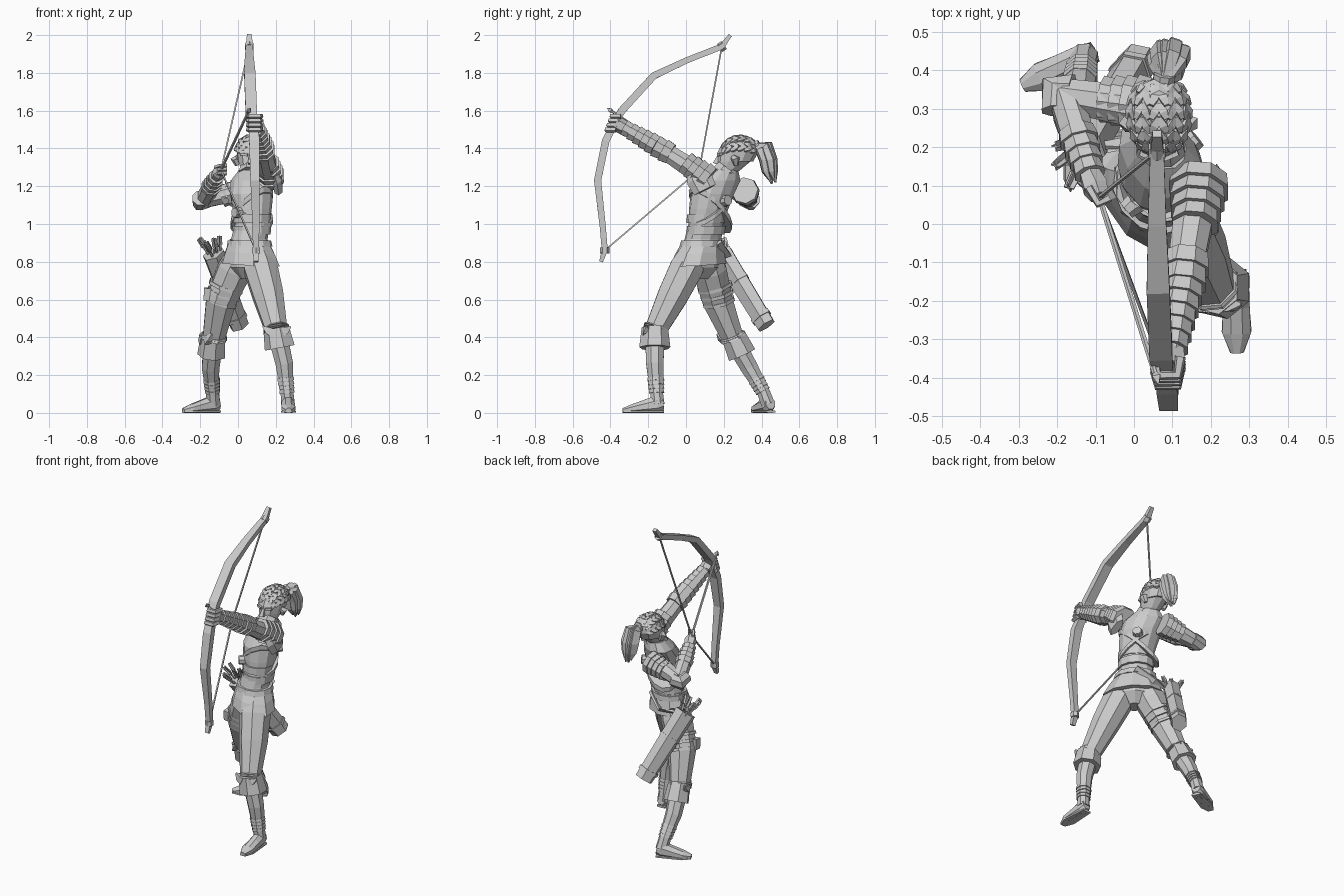
import bpy, random
from math import sin, cos, pi, radians
from mathutils import Vector as V

cube = bpy.data.objects.get("Cube")
if cube:
    bpy.data.objects.remove(cube)
random.seed(4)

grey = bpy.data.materials.new("plain_grey")
grey.use_nodes = True
grey.diffuse_color = (0.6, 0.6, 0.6, 1)
grey.node_tree.nodes["Principled BSDF"].inputs["Base Color"].default_value = (0.6, 0.6, 0.6, 1)
UP = V((0, 0, 1))


def skin(name, rings):
    """Bridge a list of equal rings and cap both ends."""
    n, verts, faces = len(rings[0]), [], []
    for r in rings:
        verts += [(p.x, p.y, max(p.z, 0)) for p in r]
    for k in range(len(rings) - 1):
        for i in range(n):
            j = (i + 1) % n
            faces.append((k * n + i, k * n + j, k * n + n + j, k * n + n + i))
    faces += [tuple(range(n))[::-1], tuple(range(len(verts) - n, len(verts)))]
    mesh = bpy.data.meshes.new(name)
    mesh.from_pydata(verts, [], faces)
    mesh.materials.append(grey)
    bpy.context.collection.objects.link(bpy.data.objects.new(name, mesh))


def tube(name, pts, radii, n=8, ref=(1, 0, 0)):
    """Sweep an n-sided section; a radius may be (along ref, across ref)."""
    pts = [V(p) for p in pts]
    rings = []
    for k, p in enumerate(pts):
        t = (pts[min(k + 1, len(pts) - 1)] - pts[max(k - 1, 0)]).normalized()
        u = V(ref)
        u = (u - t * u.dot(t)).normalized()
        w = t.cross(u)
        r = radii[k] if isinstance(radii, list) else radii
        a, b = r if isinstance(r, tuple) else (r, r)
        s = 1 / cos(pi / n)
        ang = [2 * pi * (i + 0.5) / n for i in range(n)]
        rings.append([p + u * cos(q) * a * s + w * sin(q) * b * s for q in ang])
    skin(name, rings)


def loft(name, levels, n=12, turn=0, tilt=0):
    """Stack level ellipses given as (x, y, z, half width, half depth)."""
    c, s = cos(radians(turn)), sin(radians(turn))
    rings = []
    for x, y, z, a, b in levels:
        ang = [2 * pi * (i + 0.5) / n for i in range(n)]
        rings.append([V((x + a * cos(q) * c - b * sin(q) * s,
                         y + a * cos(q) * s + b * sin(q) * c,
                         z + tilt * cos(q))) for q in ang])
    skin(name, rings)


def bands(name, a, b, count, r0, r1, flare=1.12, fill=1.0, n=8):
    """Overlapping armour plates or wraps along a limb."""
    a, b = V(a), V(b)
    for i in range(count):
        p, q = a.lerp(b, i / count), a.lerp(b, (i + fill) / count)
        r = r0 + (r1 - r0) * i / max(count - 1, 1)
        tube(f"{name}_{i + 1}", [p, q], [r, r * flare], n)


# Torso, twisted so the left shoulder leads
loft("torso", [(.06, .07, .82, .12, .10), (.06, .09, .92, .105, .09), (.075, .105, 1.0, .098, .085),
               (.075, .12, 1.08, .11, .098), (.072, .14, 1.16, .122, .108),
               (.07, .178, 1.23, .128, .09), (.07, .21, 1.285, .075, .058)], 12, -48)
loft("pelvis", [(.055, .07, .71, .04, .05), (.055, .07, .77, .11, .10), (.06, .07, .86, .12, .105)], 10, -38)
loft("skirt", [(.066, .066, .785, .182, .128), (.064, .073, .85, .15, .116), (.06, .085, .91, .115, .1)], 10, -42, -.01)
loft("belt", [(.062, .085, .88, .131, .11), (.06, .088, .912, .124, .105)], 12, -42)
for i, z in enumerate((.97, 1.03)):
    loft(f"waist_plate_{i + 1}", [(.073, .103, z - .025, .106, .094), (.074, .108, z + .02, .109, .097)], 12, -48)
loft("chest_strap", [(.073, .13, 1.06, .12, .105), (.073, .13, 1.09, .122, .107)], 14, -48, .11)
loft("cross_strap", [(.073, .13, 1.07, .12, .105), (.073, .13, 1.095, .122, .107)], 14, -48, -.09)
tube("back_disc", [(.13, .195, 1.12), (.165, .223, 1.125)], [.03, .025], 8, UP)
tube("front_disc", [(.01, .06, 1.06), (-.02, .035, 1.06)], [.03, .024], 8, UP)

# Neck, head and face
tube("neck", [(.07, .2, 1.25), (.068, .245, 1.33)], [.046, .04])
bands("collar", (.07, .2, 1.265), (.07, .222, 1.295), 1, .064, .056, .9)
skull = [(.205, 1.255, .028, .035), (.225, 1.285, .05, .062), (.252, 1.33, .066, .088),
         (.268, 1.38, .073, .1), (.278, 1.425, .064, .088), (.285, 1.457, .03, .045)]
loft("head", [(.065, y, z, a, b) for y, z, a, b in skull], 10)
loft("hair_cap", [(.065, y + .018, z + .002, a * 1.04, b * .98) for y, z, a, b in skull[2:]], 10)
tube("nose", [(.065, .175, 1.365), (.065, .155, 1.325), (.065, .18, 1.318)], [.006, .013, .009], 4)
tube("mouth", [(.045, .178, 1.293), (.085, .178, 1.293)], .006, 4, UP)
for s, side in ((-1, "right"), (1, "left")):
    x = .065 + s * .068
    tube(f"{side}_ear", [(x, .25, 1.355), (x + s * .012, .262, 1.345), (x, .265, 1.31)], [.012, .02, .01], 5)
    x = .065 + s * .03
    tube(f"{side}_brow", [(x - s * .016, .17, 1.365), (x + s * .02, .185, 1.37)], .007, 4, UP)

# Plaits: chevron leaves running back over the scalp
for row in range(5):
    a = radians(-64 + 32 * row)
    for k in range(6):
        e = radians(34 + 20 * k)
        out = V((sin(a) * sin(e), -cos(e), cos(a) * sin(e)))
        p = V((.065 + out.x * .077, .284 + out.y * .1, 1.366 + out.z * .097))
        back = V((cos(e) * sin(a), sin(e), cos(e) * cos(a)))
        across = back.cross(out).normalized()
        for s in (-1, 1):
            q = p + across * s * .012
            tube(f"plait_{row}_{k}_{s}", [q + across * s * .008 - back * .018, q, p + back * .022],
                 [(.006, .006), (.011, .011), (.005, .006)], 4, out)

# Ponytail
tube("ponytail_band", [(.075, .355, 1.405), (.08, .39, 1.418)], .028, 8)
for i in range(10):
    dx, dy = -.027 + .006 * i, .024 * sin(i * 2.4) - .006
    tube(f"ponytail_strand_{i + 1}",
         [(.08, .375, 1.415), (.09 + dx, .42 + dy, 1.408 + dy / 2), (.093 + dx * 1.2, .442 + dy, 1.34),
          (.094 + dx, .45 + dy, 1.28), (.095 + dx * .8, .464 + dy * .6, 1.21 + abs(dx))],
         [.014, .021, .022, .017, .003], 5)

# Left arm reaching to the bow
shoulder, elbow, wrist = V((.165, .08, 1.26)), V((.135, -.11, 1.385)), V((.098, -.325, 1.51))
tube("left_arm", [shoulder, elbow, wrist, wrist.lerp(elbow, -.1)], [.055, .046, .032, .028])
bands("left_pauldron", (.172, .12, 1.235), (.158, .0, 1.325), 4, .07, .054, 1.1, 1.1)
tube("left_shoulder_flap", [(.215, .1, 1.18), (.207, .07, 1.24), (.185, .045, 1.3)], [(.022, .055), (.026, .06), (.018, .04)], 6)
bands("left_elbow_guard", elbow + V((.004, .03, -.015)), elbow - V((.006, .05, -.028)), 2, .054, .052)
bands("left_bracer", (.128, -.16, 1.415), wrist, 5, .05, .038)

# Right arm drawing the string
shoulder, elbow, wrist, nock = V((.01, .305, 1.18)), V((-.18, .335, 1.128)), V((-.115, .13, 1.25)), V((-.09, .07, 1.285))
tube("right_upper_arm", [shoulder, elbow], [.055, .043], 8, UP)
tube("right_elbow", [elbow + V((.02, .012, 0)), elbow + V((-.022, .015, -.01)), elbow + V((-.02, -.04, .01))], [.042, .045, .04], 8, UP)
tube("right_forearm", [elbow, elbow.lerp(wrist, .4), wrist], [.042, .043, .03])
bands("right_pauldron", (.04, .31, 1.178), (-.08, .325, 1.15), 4, .066, .053, 1.07, 1.1)
bands("right_bracer", elbow.lerp(wrist, .45), wrist, 4, .045, .035)
tube("right_hand", [wrist, (-.1, .095, 1.27), nock], [.026, .032, .022], 6)
for i in range(3):
    tip = nock + V((.012, -.005, .024 - .02 * i))
    tube(f"right_finger_{i + 1}", [tip + V((-.04, .03, -.01)), tip + V((-.014, -.012, 0)), tip + V((.015, .004, 0))], .01, 5, UP)

# Bow, string and nocked arrow
top, low = V((.06, .19, 1.94)), V((.095, -.43, .86))
tube("bow", [(.06, .235, 2.0), top, (.06, -.0, 1.865), (.063, -.17, 1.785), (.07, -.34, 1.6), (.08, -.385, 1.52),
             (.087, -.425, 1.44), (.09, -.468, 1.23), (.095, -.44, .98), low, (.095, -.45, .8)],
     [(.012, .01), (.018, .016), (.024, .016), (.03, .019), (.03, .02), (.022, .02),
      (.028, .02), (.024, .019), (.018, .016), (.016, .016), (.012, .01)], 4)
tube("bow_knob_top", [top - V((0, .012, .008)), top + V((0, .012, .008))], .022, 6)
tube("bow_knob_low", [low - V((0, 0, .015)), low + V((0, 0, .015))], .022, 6)
tube("string_upper", [top, nock], .004, 4)
tube("string_lower", [nock, low], .004, 4)
head = V((.055, -.39, 1.595))
tube("arrow_shaft", [nock, head], .006, 5)
tube("arrow_head", [head, head.lerp(nock, -.02), head.lerp(nock, -.06)], [.006, .011, .001], 4)

# Left fist around the grip
grip = V((.083, -.375, 1.535))
tube("left_palm", [grip + V((.012, .045, -.025)), grip + V((.015, .0, 0))], [.034, .036], 6)
for i in range(4):
    c = grip + V((.004, -.009 * i, .036 - .024 * i))
    tube(f"left_finger_{i + 1}", [c + V((.034, .03, 0)), c + V((.026, -.018, 0)),
                                  c + V((-.024, -.018, 0)), c + V((-.032, .02, 0))], .012, 5, UP)


# Legs: trousers, knee cuffs, wrapped shins and boots
def leg(side, hip, mid, knee, calf, ankle, heel, toe, cuff_drop, cuff):
    hip, mid, knee, calf, ankle, heel, toe = map(V, (hip, mid, knee, calf, ankle, heel, toe))
    tube(f"{side}_thigh", [hip, hip.lerp(mid, .3), mid, knee], [.078, .088, .08, .057], 8)
    tube(f"{side}_shin", [knee, calf, ankle, heel], [.052, .046, .034, .036], 8)
    tube(f"{side}_knee_cuff", [knee + UP * .02, knee.lerp(calf, cuff_drop)], [cuff * .85, cuff], 7)
    bands(f"{side}_knee_strap", knee.lerp(mid, .1), knee, 2, .064, .062, 1.08, .7)
    front = (toe - heel).normalized()
    wide = front.cross(UP)
    for s in (-1, 1):
        p, out = knee + front * .045, wide * s
        tube(f"{side}_cuff_point_{s}", [p + out * .02, p + out * .05 + UP * .015, p + out * .075 + UP * .035],
             [.022, .018, .003], 4, UP)
    bands(f"{side}_ankle_wrap", ankle.lerp(calf, .55), ankle, 4, .042, .038, 1.06, .75)
    tube(f"{side}_boot", [heel - front * .03, heel, heel.lerp(toe, .35), heel.lerp(toe, .72), toe],
         [(.026, .03), (.034, .048), (.035, .036), (.037, .024), (.016, .012)], 8, wide)
    sole = [V((p.x, p.y, .006)) for p in (heel - front * .033, heel.lerp(toe, .7), toe)]
    tube(f"{side}_sole", sole, [(.028, .008), (.039, .008), (.018, .008)], 6, wide)


leg("left", (.105, .03, .82), (.16, -.07, .62), (.205, -.165, .43), (.245, -.165, .26), (.26, -.155, .1),
    (.265, -.15, .045), (.268, -.335, .013), .5, .076)
leg("right", (.01, .11, .82), (-.09, .165, .6), (-.13, .25, .39), (-.145, .335, .24), (-.135, .41, .11),
    (-.13, .435, .045), (-.29, .36, .013), .55, .07)

# Right thigh straps and pouch
bands("thigh_strap", (-.06, .15, .68), (-.1, .18, .56), 3, .09, .083, 1.02, .4)
tube("thigh_pouch", [(-.163, .135, .595), (-.155, .13, .66)], [.02, .024], 4)

# Quiver slung behind the right hip, with spare arrows
mouth, base = V((-.13, .19, .845)), V((.008, .425, .462))
axis, flat = (mouth - base).normalized(), (1, -1, 0)
tube("quiver", [base, mouth], [(.042, .05), (.046, .058)], 6, flat)
for i, t in enumerate((.1, .6, .96)):
    p = base.lerp(mouth, t)
    tube(f"quiver_band_{i + 1}", [p, p + axis * .02], (.047, .058), 6, flat)
for i in range(7):
    off = V((cos(i * .9), sin(i * 2.1), cos(i * 1.7) * .4)) * .024
    tail = mouth + axis * random.uniform(.06, .11) + off * 2.4
    tube(f"spare_shaft_{i + 1}", [mouth + off - axis * .05, tail], .005, 5)
    mid = tail.lerp(mouth + off, .65)
    for k, ref in enumerate(((1, 0, 0), (0, 1, 0))):
        tube(f"spare_feather_{i + 1}_{k}", [mid, mid.lerp(tail, .3), tail + axis * .012],
             [(.004, .002), (.016, .002), (.013, .002)], 4, ref)
tube("hip_strap", [(.13, .17, .9), (.03, .22, .83), mouth], (.008, .02), 4)
